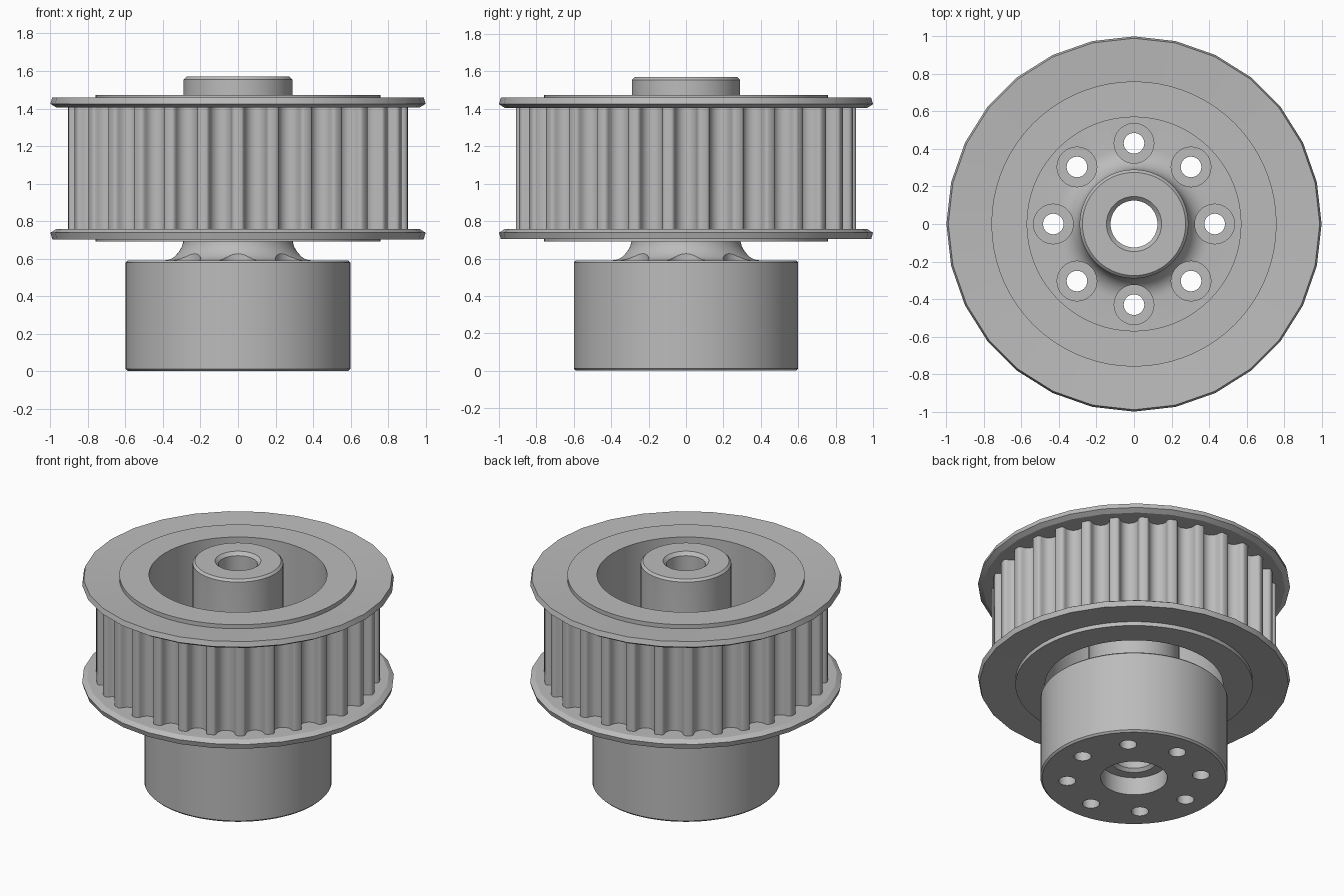
import bpy, bmesh, math
from math import sin, cos, pi, radians

old = bpy.data.objects.get("Cube")
if old:
    bpy.data.objects.remove(old, do_unlink=True)

steel = bpy.data.materials.new("machined_grey")
steel.use_nodes = True
GREY = (0.5, 0.5, 0.5, 1.0)
steel.diffuse_color = GREY
steel.node_tree.nodes["Principled BSDF"].inputs["Base Color"].default_value = GREY


def sweep(bm, columns, center=(0, 0)):
    """Skin closed (radius, height) sections placed at successive angles."""
    rings = [[bm.verts.new((center[0] + r * cos(a), center[1] + r * sin(a), z))
              for r, z in section] for a, section in columns]
    for i, ring in enumerate(rings):
        after = rings[(i + 1) % len(rings)]
        for j in range(len(ring)):
            k = (j + 1) % len(ring)
            bm.faces.new((ring[j], after[j], after[k], ring[k]))


def turned(section, sides):
    return [(2 * pi * i / sides, section) for i in range(sides)]


def finish(name, bm):
    bmesh.ops.recalc_face_normals(bm, faces=bm.faces)
    mesh = bpy.data.meshes.new(name)
    bm.to_mesh(mesh)
    bm.free()
    mesh.materials.append(steel)
    obj = bpy.data.objects.new(name, mesh)
    bpy.context.collection.objects.link(obj)
    return obj


def smooth(obj):
    bpy.ops.object.select_all(action='DESELECT')
    obj.select_set(True)
    bpy.context.view_layer.objects.active = obj
    bpy.ops.object.shade_smooth_by_angle(angle=radians(30))


def lathe(name, section, sides):
    bm = bmesh.new()
    sweep(bm, turned(section, sides))
    return finish(name, bm)


# Hub: wide base, filleted shaft, stepped centre bore
BASE_TOP, SHAFT, FILLET = 0.59, 0.29, 0.12
fillet = [(SHAFT + FILLET - FILLET * sin(a), BASE_TOP + FILLET - FILLET * cos(a))
          for a in (i * pi / 16 for i in range(9))]
hub_section = [(0.213, 0), (0.588, 0), (0.6, 0.012), (0.6, BASE_TOP - 0.012),
               (0.588, BASE_TOP)] + fillet + [
               (SHAFT, 1.555), (0.275, 1.57), (0.147, 1.57), (0.125, 1.548),
               (0.125, 0.145), (0.145, 0.125), (0.213, 0.125)]
hub = lathe("hub", hub_section, 72)

# Eight counterbored screw holes
bm = bmesh.new()
for i in range(8):
    a = i * pi / 4
    steps = [(0.055, -0.1), (0.055, 0.46), (0.106, 0.46), (0.106, 0.8)]
    cols = [[bm.verts.new((0.43 * cos(a) + r * cos(t), 0.43 * sin(a) + r * sin(t), z))
             for t in (2 * pi * s / 32 for s in range(32))] for r, z in steps]
    for low, high in zip(cols, cols[1:]):
        for s in range(32):
            n = (s + 1) % 32
            bm.faces.new((low[s], low[n], high[n], high[s]))
    bm.faces.new(cols[0])
    bm.faces.new(cols[-1])
drill = finish("screw_hole_cutter", bm)
drill.hide_render = True
cut = hub.modifiers.new("screw_holes", 'BOOLEAN')
cut.operation, cut.solver, cut.object = 'DIFFERENCE', 'EXACT', drill
bpy.context.view_layer.objects.active = hub
bpy.ops.object.modifier_apply(modifier=cut.name)
bpy.data.objects.remove(drill, do_unlink=True)

# Sleeve: inner wall of the pulley ring, standing slightly proud at both ends
BOTTOM, TOP = 0.69, 1.473
sleeve = lathe("ring_sleeve", [(0.57, BOTTOM), (0.76, BOTTOM),
                               (0.76, TOP), (0.57, TOP)], 72)

# Toothed rim: rounded grooves between narrow lands
TEETH, RIM = 30, 0.91
half = [(0.077, 0), (0.069, 0.004), (0.063, 0.012), (0.06, 0.024)]
half += [(0.06 * cos(a), 0.024 + 0.056 * sin(a)) for a in (i * pi / 10 for i in range(1, 5))]
groove = [(-t, d) for t, d in half] + [(0, 0.08)] + [(t, d) for t, d in reversed(half)]
columns = []
for i in range(TEETH):
    mid = -pi / 2 + (i + 0.5) * 2 * pi / TEETH
    for t, depth in groove:
        r = RIM - depth
        columns.append((mid + t / RIM, [(0.7, 0.73), (r, 0.73), (r, 1.43), (0.7, 1.43)]))
bm = bmesh.new()
sweep(bm, columns)
teeth = finish("toothed_rim", bm)

# Dished flanges, mirrored about the middle of the ring
upper = [(0.72, 1.405), (0.968, 1.405), (1.0, 1.425), (0.99, 1.46), (0.74, 1.443)]
lower = [(r, BOTTOM + TOP - z) for r, z in upper]
flanges = [lathe("upper_flange", upper, 28), lathe("lower_flange", lower, 28)]

for part in [hub, sleeve, teeth] + flanges:
    smooth(part)
